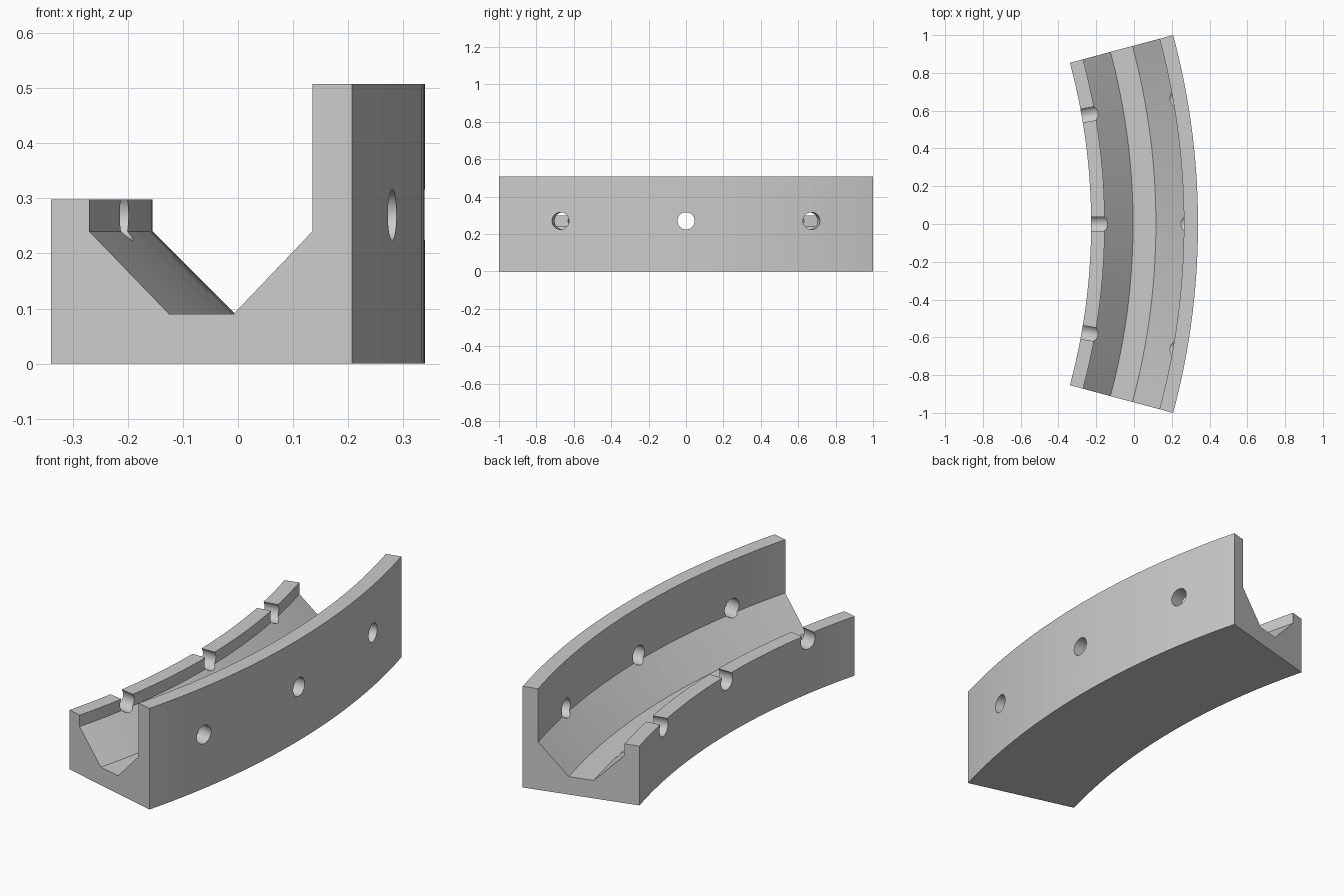
import bpy
import bmesh
import math
from mathutils import Matrix

cube = bpy.data.objects.get("Cube")
if cube:
    bpy.data.objects.remove(cube, do_unlink=True)

CENTRE_X = -3.525            # axis of the arc
HALF_ANGLE = math.radians(15)
STEPS = 30
HOLE_ANGLE = math.radians(10)
HOLE_Z, HOLE_RADIUS = 0.27, 0.046

# Channel cross-section as (radius, height)
PROFILE = [(3.298, 0), (3.864, 0), (3.864, 0.508), (3.789, 0.508),
           (3.789, 0.24), (3.641, 0.09), (3.520, 0.09),
           (3.370, 0.24), (3.370, 0.298), (3.298, 0.298)]

grey = bpy.data.materials.new("light grey")
grey.use_nodes = True
colour = (0.6, 0.6, 0.6, 1)
grey.diffuse_color = colour
grey.node_tree.nodes["Principled BSDF"].inputs["Base Color"].default_value = colour


def add_object(name, bm):
    bmesh.ops.recalc_face_normals(bm, faces=bm.faces)
    mesh = bpy.data.meshes.new(name)
    bm.to_mesh(mesh)
    bm.free()
    obj = bpy.data.objects.new(name, mesh)
    bpy.context.collection.objects.link(obj)
    mesh.materials.append(grey)
    return obj


# Curved channel: the cross-section swept along the arc
bm = bmesh.new()
rings = []
for i in range(STEPS + 1):
    a = HALF_ANGLE * (2 * i / STEPS - 1)
    rings.append([bm.verts.new((CENTRE_X + r * math.cos(a), r * math.sin(a), z))
                  for r, z in PROFILE])
for ring, following in zip(rings, rings[1:]):
    for j in range(len(PROFILE)):
        bm.faces.new((ring[j - 1], ring[j], following[j], following[j - 1]))
bm.faces.new(rings[0])
bm.faces.new(rings[-1])
channel = add_object("curved_channel", bm)

# Radial bolt holes through both walls
bm = bmesh.new()
for a in (-HOLE_ANGLE, 0, HOLE_ANGLE):
    place = (Matrix.Translation((CENTRE_X, 0, HOLE_Z))
             @ Matrix.Rotation(a, 4, "Z")
             @ Matrix.Translation((3.58, 0, 0))
             @ Matrix.Rotation(math.pi / 2, 4, "Y"))
    bmesh.ops.create_cone(bm, cap_ends=True, segments=32, radius1=HOLE_RADIUS,
                          radius2=HOLE_RADIUS, depth=0.8, matrix=place)
cutter = add_object("hole_cutter", bm)
cutter.hide_render = True

cut = channel.modifiers.new("bolt_holes", "BOOLEAN")
cut.operation = "DIFFERENCE"
cut.solver = "EXACT"
cut.object = cutter

bpy.ops.object.select_all(action="DESELECT")
channel.select_set(True)
bpy.context.view_layer.objects.active = channel
bpy.ops.object.modifier_apply(modifier=cut.name)
bpy.data.objects.remove(cutter, do_unlink=True)
bpy.ops.object.shade_smooth_by_angle(angle=math.radians(30))
